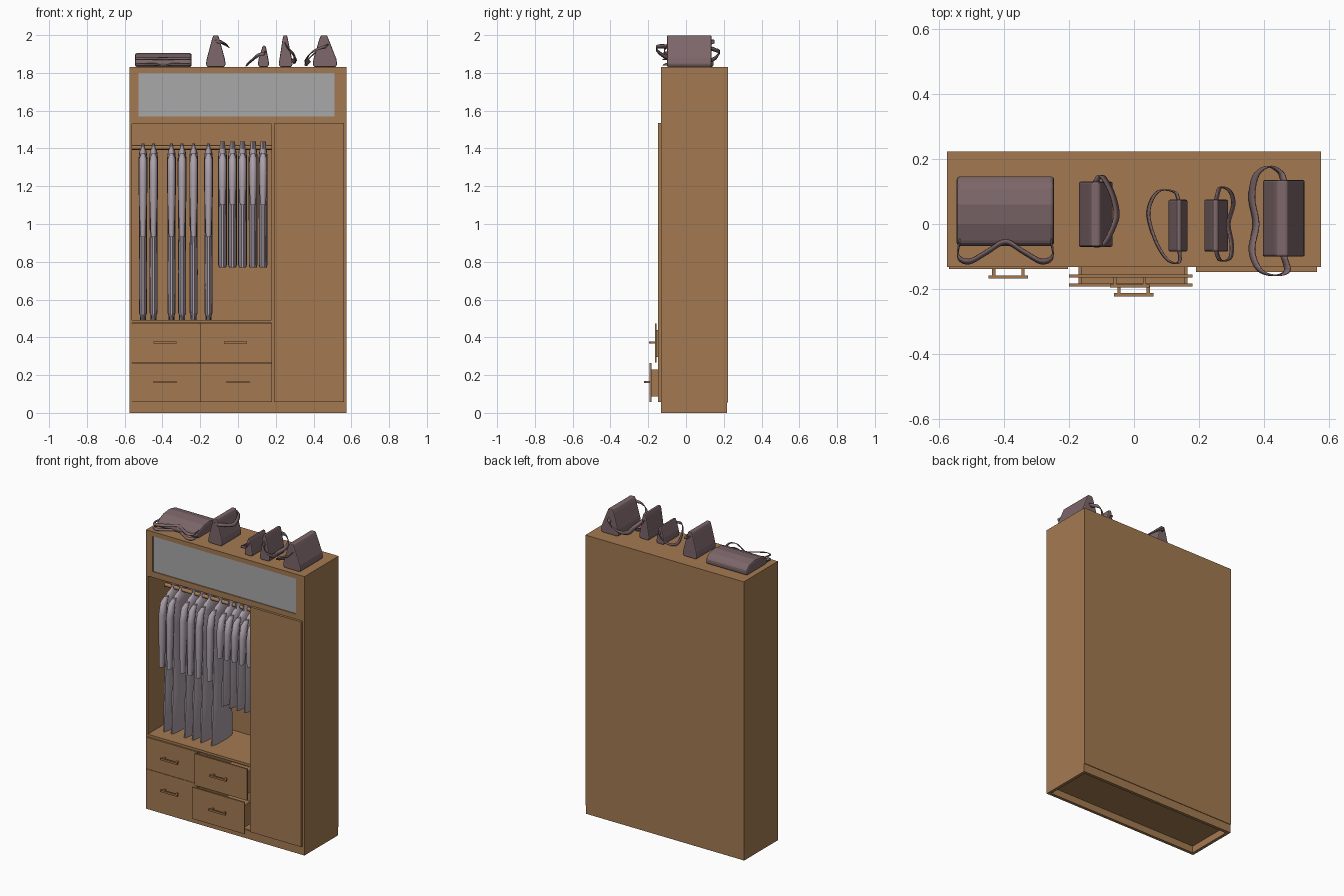
import bpy, bmesh, math
from mathutils import Vector

if "Cube" in bpy.data.objects:
    bpy.data.objects.remove(bpy.data.objects["Cube"])


def material(name, rgb):
    m = bpy.data.materials.new(name)
    m.diffuse_color = (*rgb, 1)
    m.use_nodes = True
    m.node_tree.nodes["Principled BSDF"].inputs["Base Color"].default_value = m.diffuse_color
    return m


WOOD = material("warm_wood", (0.371, 0.195, 0.083))
CLOTH = material("pale_mauve_cloth", (0.413, 0.352, 0.402))
LEATHER = material("dark_mauve_leather", (0.205, 0.135, 0.143))
GLASS = material("grey_glass", (0.392, 0.392, 0.392))


def finish(name, bm, mat, smooth=False, bevel=0):
    bmesh.ops.recalc_face_normals(bm, faces=bm.faces)
    me = bpy.data.meshes.new(name)
    bm.to_mesh(me)
    bm.free()
    me.materials.append(mat)
    ob = bpy.data.objects.new(name, me)
    bpy.context.collection.objects.link(ob)
    if bevel:
        mod = ob.modifiers.new("bevel", 'BEVEL')
        mod.width, mod.segments = bevel, 2
    if smooth:
        for p in me.polygons:
            p.use_smooth = True
        me.set_sharp_from_angle(angle=math.radians(40))
    return ob


def add_box(bm, x0, x1, y0, y1, z0, z1):
    v = bmesh.ops.create_cube(bm, size=1)["verts"]
    for p in v:
        p.co = ((x0 + x1) / 2 + p.co.x * (x1 - x0),
                (y0 + y1) / 2 + p.co.y * (y1 - y0),
                (z0 + z1) / 2 + p.co.z * (z1 - z0))


def boxes(name, mat, *dims):
    bm = bmesh.new()
    for d in dims:
        add_box(bm, *d)
    return finish(name, bm, mat)


# Carcass: open-bottomed plinth, sides, back, shelves
F, B = -0.132, 0.218
boxes("plinth", WOOD, (-.575, .575, F, F + .02, 0, .055), (-.575, .575, B - .02, B, 0, .055),
      (-.575, -.555, F + .02, B - .02, 0, .055), (.555, .575, F + .02, B - .02, 0, .055))
boxes("bottom_board", WOOD, (-.57, .57, F + .003, B - .003, .045, .06))
boxes("side_panels", WOOD, (-.575, -.562, F, B, .055, 1.53), (.562, .575, F, B, .055, 1.53))
boxes("back_panel", WOOD, (-.575, .575, B - .012, .222, .055, 1.53))
boxes("centre_partition", WOOD, (.178, .192, F, B - .012, .06, 1.53))
boxes("wardrobe_floor", WOOD, (-.562, .178, F, B - .012, .476, .492))
boxes("drawer_partition", WOOD, (-.206, -.196, F + .01, B - .012, .06, .476))
boxes("tall_door", WOOD, (.19, .562, -.148, F, .058, 1.535))

# Upper cabinet with framed window
boxes("upper_cabinet", WOOD, (-.575, .575, -.12, .222, 1.53, 1.83))
boxes("window_frame", WOOD, (-.575, .575, F, -.12, 1.8, 1.83), (-.575, .575, F, -.12, 1.53, 1.568),
      (-.575, -.527, F, -.12, 1.568, 1.8), (.512, .575, F, -.12, 1.568, 1.8))
boxes("window_glass", GLASS, (-.527, .512, -.126, -.12, 1.568, 1.8))

# Drawers: front plate, open tray and bar handle; the right pair is pulled out
for name, x0, x1, z0, y, hx in (("left_lower", -.568, -.202, .058, -.138, -.386),
                                ("left_upper", -.568, -.202, .267, -.138, -.386),
                                ("right_lower", -.2, .18, .058, -.192, -.001),
                                ("right_upper", -.2, .18, .267, -.165, -.013)):
    z1 = z0 + .207
    boxes(name + "_drawer_front", WOOD, (x0, x1, y, y + .01, z0, z1))
    a, b, yb, za, zb = x0 + .03, x1 - .015, y + .34, z0 + .03, z1 - .035
    yb = min(yb, .19)
    boxes(name + "_drawer_tray", WOOD, (a, b, y + .01, yb, za, za + .008),
          (a, a + .01, y + .01, yb, za + .008, zb), (b - .01, b, y + .01, yb, za + .008, zb),
          (a + .01, b - .01, yb - .01, yb, za + .008, zb))
    hz = z0 + .106
    boxes(name + "_handle", WOOD, (hx - .061, hx + .061, y - .03, y - .02, hz - .006, hz + .006),
          (hx - .05, hx - .04, y - .02, y, hz - .005, hz + .005),
          (hx + .04, hx + .05, y - .02, y, hz - .005, hz + .005))

# Hanging rail
bpy.ops.mesh.primitive_cylinder_add(vertices=16, radius=.012, depth=.74,
                                    location=(-.192, .05, 1.405), rotation=(0, math.pi / 2, 0))
rail = bpy.context.object
rail.name = "hanging_rail"
rail.data.materials.append(WOOD)
bpy.ops.object.shade_smooth_by_angle()


def loft(bm, rings, n=14):
    """Stack of horizontal ellipses (y, z, half x, half y)."""
    loops = [[bm.verts.new((rx * math.cos(2 * math.pi * i / n), y + ry * math.sin(2 * math.pi * i / n), z))
              for i in range(n)] for y, z, rx, ry in rings]
    for a, b in zip(loops, loops[1:]):
        for i in range(n):
            bm.faces.new((a[i], a[(i + 1) % n], b[(i + 1) % n], b[i]))
    bm.faces.new(loops[0])
    bm.faces.new(loops[-1])


def garment(name, xs, body, cuff):
    bm = bmesh.new()
    loft(bm, [(0, *r) for r in body])
    for s in (-1, 1):
        loft(bm, [(s * .075, 1.375, .01, .02), (s * .105, 1.345, .02, .025), (s * .12, 1.27, .022, .027),
                  (s * .122, (1.27 + cuff) / 2, .02, .025), (s * .125, cuff, .014, .02)])
    first = finish(name + "_1", bm, CLOTH, smooth=True)
    first.location = (xs[0], .055, 0)
    for i, x in enumerate(xs[1:], 2):
        ob = bpy.data.objects.new(f"{name}_{i}", first.data)
        ob.location = (x, .055, 0)
        bpy.context.collection.objects.link(ob)


# Clothes on the rail: six long coats, five short shirts
garment("long_coat", (-.503, -.447, -.352, -.296, -.235, -.156),
        ((1.425, .008, .02), (1.4, .011, .035), (1.385, .019, .07), (1.35, .023, .1), (1.2, .023, .1),
         (.95, .02, .09), (.75, .022, .1), (.53, .021, .108), (.515, .016, .108), (.49, .015, .108)), .93)
garment("short_shirt", (-.082, -.029, .024, .08, .133),
        ((1.437, .014, .03), (1.4, .015, .035), (1.387, .02, .07), (1.35, .024, .1), (1.2, .024, .1),
         (1.0, .023, .1), (.785, .023, .105), (.77, .019, .105)), 1.1)


def prism(name, pts, lo, hi, axis, bevel):
    """Extrude a profile along x or y."""
    bm = bmesh.new()
    ends = []
    for t in (lo, hi):
        ends.append([bm.verts.new((t, p, z) if axis == 'x' else (p, t, z)) for p, z in pts])
        bm.faces.new(ends[-1])
    n = len(pts)
    for i in range(n):
        bm.faces.new((ends[0][i], ends[0][(i + 1) % n], ends[1][(i + 1) % n], ends[1][i]))
    return finish(name, bm, LEATHER, bevel=bevel)


def strap(name, pts, offset):
    """Smooth ribbon through the points, offset to each side for width."""
    P = [Vector(p) for p in pts]
    P = [P[0] * 2 - P[1]] + P + [P[-1] * 2 - P[-2]]
    path = []
    for a, b, c, d in zip(P, P[1:], P[2:], P[3:]):
        for k in range(5):
            t = k / 5
            path.append(.5 * (2 * b + (c - a) * t + (2 * a - 5 * b + 4 * c - d) * t * t
                              + (3 * b - a - 3 * c + d) * t ** 3))
    path.append(P[-2])
    bm = bmesh.new()
    o = Vector(offset)
    rows = [(bm.verts.new(p - o), bm.verts.new(p + o)) for p in path]
    for a, b in zip(rows, rows[1:]):
        bm.faces.new((a[0], a[1], b[1], b[0]))
    ob = finish(name, bm, LEATHER, smooth=True)
    mod = ob.modifiers.new("thickness", 'SOLIDIFY')
    mod.thickness, mod.offset = .004, 0


# Flat tote lying on the cabinet with two looped handles
prism("flat_tote", ((-.06, 1.831), (-.07, 1.85), (-.06, 1.875), (0, 1.898), (.06, 1.905),
                    (.12, 1.893), (.147, 1.865), (.145, 1.831)), -.545, -.245, 'x', .012)
for i, z in enumerate((1.845, 1.875)):
    strap(f"tote_handle_{i + 1}", ((-.535, -.05, z), (-.54, -.1, z), (-.505, -.115, z), (-.45, -.085, z),
                                   (-.395, -.055, z), (-.34, -.085, z), (-.285, -.115, z),
                                   (-.25, -.1, z), (-.255, -.05, z)), (0, .008, .005))

# Upright wedge handbags: left, right, apex x, height, front, back
for name, x0, x1, ax, h, y0, y1 in (("handbag_1", -.17, -.065, -.118, .17, -.07, .13),
                                    ("handbag_2", .105, .165, .138, .115, -.085, .075),
                                    ("handbag_3", .215, .29, .25, .17, -.085, .075),
                                    ("handbag_4", .395, .525, .455, .17, -.1, .135)):
    z, t = 1.831, (x1 - x0) * .12
    prism(name, ((x0 + .008, z), (x0, z + .015), (x0 + .005, z + .045), (ax - t * 1.6, z + h * .86),
                 (ax - t, z + h - .002), (ax + t, z + h - .002), (ax + t * 1.6, z + h * .86),
                 (x1 - .005, z + .045), (x1, z + .015), (x1 - .008, z)), y0, y1, 'y', .006)

# Shoulder straps
strap("strap_1", ((-.115, -.07, 1.965), (-.09, -.06, 1.965), (-.06, .0, 1.948), (-.054, .04, 1.942),
                  (-.07, .1, 1.952), (-.1, .148, 1.965), (-.118, .128, 1.965)), (-.008, 0, .009))
strap("strap_2", ((.137, .072, 1.91), (.125, .098, 1.9), (.08, .103, 1.87), (.053, .07, 1.848),
                  (.045, .02, 1.842), (.07, -.06, 1.865), (.105, -.112, 1.895), (.138, -.118, 1.9),
                  (.14, -.083, 1.91)), (.004, 0, .008))
strap("strap_3", ((.252, .073, 1.95), (.265, .112, 1.93), (.295, .1, 1.9), (.305, .06, 1.875),
                  (.29, .0, 1.86), (.3, -.06, 1.865), (.295, -.105, 1.89), (.265, -.112, 1.93),
                  (.252, -.083, 1.95)), (-.005, 0, .011))
strap("strap_4", ((.46, .132, 1.93), (.45, .158, 1.92), (.415, .177, 1.91), (.375, .15, 1.875),
                  (.362, .08, 1.85), (.375, .0, 1.85), (.362, -.08, 1.87), (.385, -.14, 1.905),
                  (.43, -.158, 1.93), (.47, -.145, 1.94), (.46, -.098, 1.94)), (.009, 0, .01))
